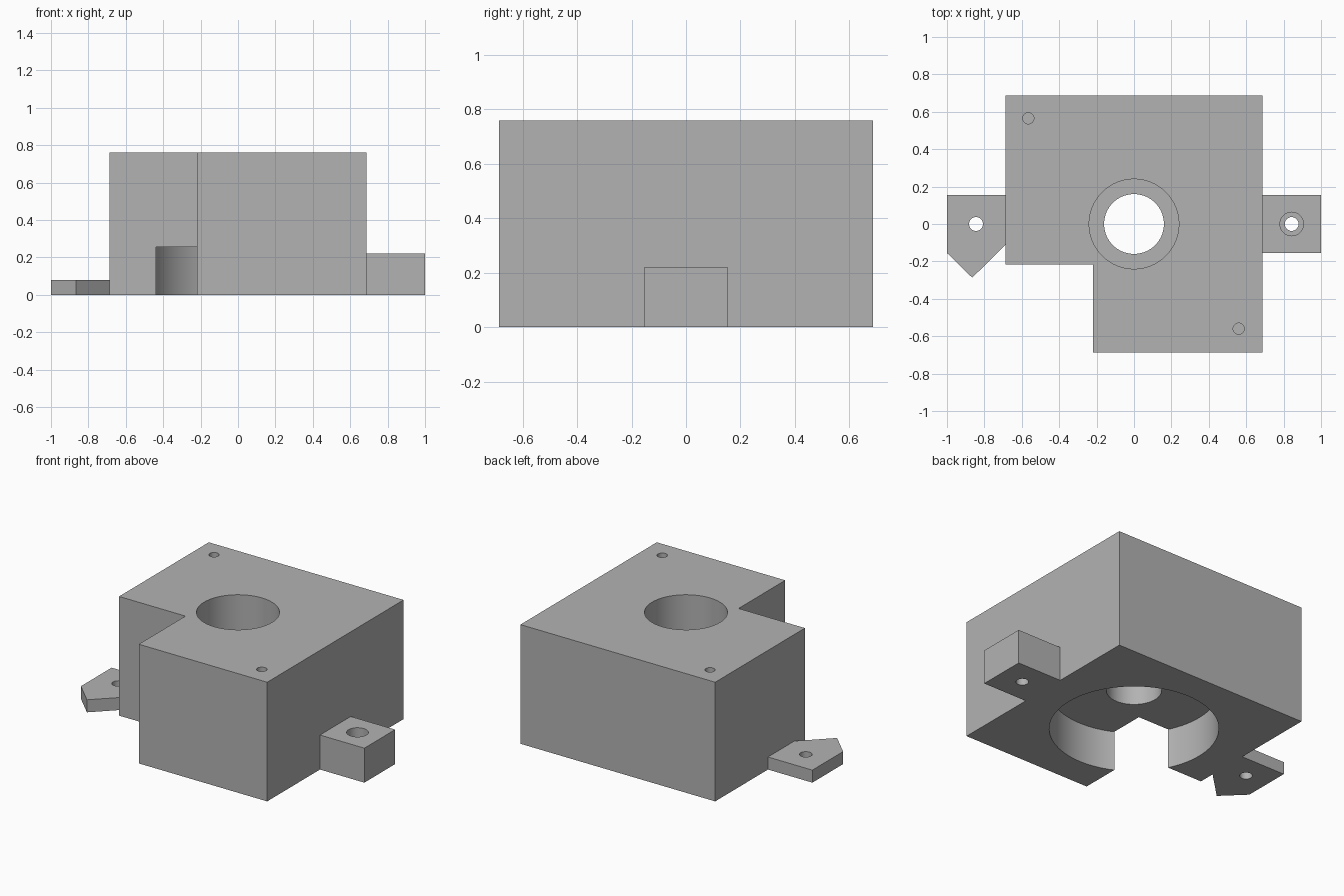
import bpy, bmesh, math

old = bpy.data.objects.get("Cube")
if old:
    bpy.data.objects.remove(old, do_unlink=True)

grey = bpy.data.materials.new("plain grey")
grey.use_nodes = True
colour = (0.45, 0.45, 0.45, 1)
grey.diffuse_color = colour
grey.node_tree.nodes["Principled BSDF"].inputs["Base Color"].default_value = colour


def prism(name, outline, bottom, top):
    """Extrude a flat outline between two heights."""
    bm = bmesh.new()
    face = bm.faces.new([bm.verts.new((x, y, bottom)) for x, y in outline])
    side = bmesh.ops.extrude_face_region(bm, geom=[face])
    moved = [v for v in side["geom"] if isinstance(v, bmesh.types.BMVert)]
    bmesh.ops.translate(bm, vec=(0, 0, top - bottom), verts=moved)
    bmesh.ops.recalc_face_normals(bm, faces=bm.faces)
    mesh = bpy.data.meshes.new(name)
    bm.to_mesh(mesh)
    bm.free()
    mesh.materials.append(grey)
    obj = bpy.data.objects.new(name, mesh)
    bpy.context.collection.objects.link(obj)
    return obj


def circle(x, y, radius, sides):
    steps = [math.tau * i / sides for i in range(sides)]
    return [(x + radius * math.cos(a), y + radius * math.sin(a)) for a in steps]


def combine(target, tool, operation):
    """Apply a boolean and discard the tool."""
    tool.hide_render = True
    mod = target.modifiers.new(operation, "BOOLEAN")
    mod.operation, mod.solver, mod.object = operation, "EXACT", tool
    bpy.context.view_layer.objects.active = target
    bpy.ops.object.modifier_apply(modifier=mod.name)
    bpy.data.objects.remove(tool, do_unlink=True)


# Main block with one corner notched out
S, H = 0.687, 0.76
housing = prism("housing", [(-S, S), (-S, -0.217), (-0.219, -0.217),
                            (-0.219, -S), (S, -S), (S, S)], 0, H)

# Mounting lugs: thick square one on the left, thin pointed one on the right
lugs = [
    ("left_lug", [(0.6, -0.155), (1, -0.155), (1, 0.155), (0.6, 0.155)], 0.22),
    ("right_lug", [(-0.6, 0.155), (-1, 0.155), (-1, -0.155), (-0.865, -0.287),
                   (-S, -0.112), (-0.6, -0.112)], 0.08),
]
for name, outline, top in lugs:
    combine(housing, prism(name, outline, 0, top), "UNION")

# Round holes: centre x, y, radius, bottom, top, sides
holes = [
    (0, 0, 0.49, -0.1, 0.255, 96),       # wide bore underneath
    (0, 0, 0.16, 0.2, 0.6, 64),          # narrow centre hole
    (0, 0, 0.24, 0.5, 0.9, 64),          # upper bore
    (-0.565, 0.565, 0.03, 0.5, 0.9, 32),  # blind screw holes
    (0.56, -0.56, 0.03, 0.5, 0.9, 32),
    (-0.845, 0, 0.037, -0.1, 0.2, 32),   # lug holes
    (0.843, 0, 0.037, -0.1, 0.2, 32),
    (0.843, 0, 0.063, 0.08, 0.4, 32),    # lug counterbore
]
for x, y, radius, bottom, top, sides in holes:
    combine(housing, prism("hole_cutter", circle(x, y, radius, sides), bottom, top),
            "DIFFERENCE")

# Smooth bores, crisp edges
bpy.ops.object.select_all(action="DESELECT")
housing.select_set(True)
bpy.context.view_layer.objects.active = housing
bpy.ops.object.shade_smooth_by_angle(angle=math.radians(30))
